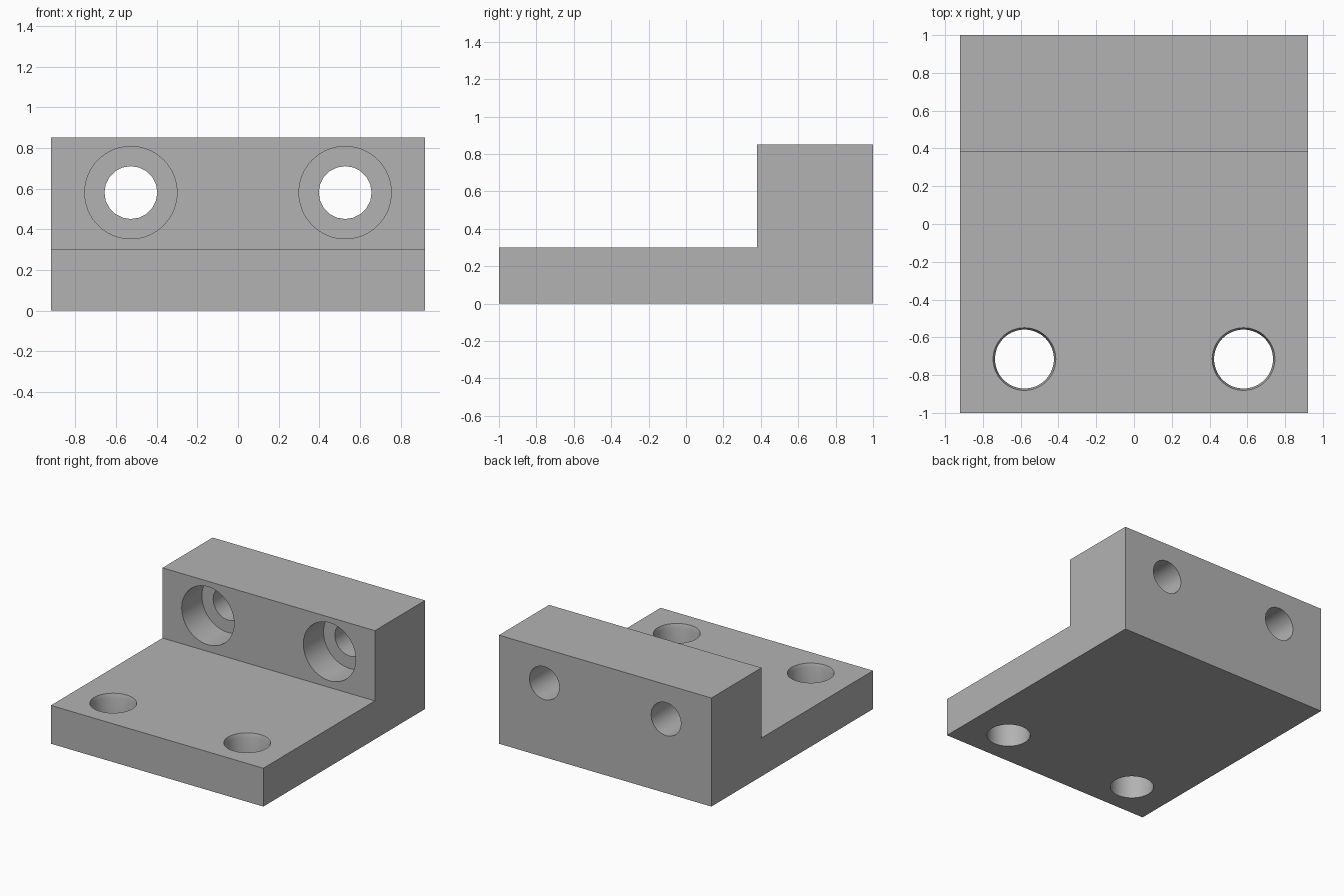
import bpy
import math
from mathutils import Matrix, Vector

cube = bpy.data.objects.get("Cube")
if cube:
    bpy.data.objects.remove(cube, do_unlink=True)

HALF_W = 0.92
PLATE_H, WALL_H, STEP_Y = 0.3, 0.85, 0.38

grey = bpy.data.materials.new("plain_grey")
grey.use_nodes = True
colour = (0.45, 0.45, 0.45, 1)
grey.diffuse_color = colour
grey.node_tree.nodes["Principled BSDF"].inputs["Base Color"].default_value = colour


def make_object(name, verts, faces):
    mesh = bpy.data.meshes.new(name)
    mesh.from_pydata(verts, [], faces)
    mesh.materials.append(grey)
    obj = bpy.data.objects.new(name, mesh)
    bpy.context.collection.objects.link(obj)
    return obj


def lathe(name, rings, sides, matrix):
    """Closed solid of revolution; rings are (radius, height) from bottom to top."""
    verts = [matrix @ Vector((r * math.cos(math.tau * i / sides),
                              r * math.sin(math.tau * i / sides), h))
             for r, h in rings for i in range(sides)]
    faces = [(k * sides + i, k * sides + (i + 1) % sides,
              (k + 1) * sides + (i + 1) % sides, (k + 1) * sides + i)
             for k in range(len(rings) - 1) for i in range(sides)]
    faces.append(tuple(reversed(range(sides))))
    faces.append(tuple(range((len(rings) - 1) * sides, len(rings) * sides)))
    obj = make_object(name, verts, faces)
    obj.hide_render = True
    return obj


# L-shaped bracket: side profile extruded across the width
profile = [(-1, 0), (1, 0), (1, WALL_H), (STEP_Y, WALL_H), (STEP_Y, PLATE_H), (-1, PLATE_H)]
n = len(profile)
verts = [(x, y, z) for x in (-HALF_W, HALF_W) for y, z in profile]
faces = [tuple(reversed(range(n))), tuple(range(n, 2 * n))]
faces += [(i, (i + 1) % n, n + (i + 1) % n, n + i) for i in range(n)]
bracket = make_object("bracket", verts, faces)

# Cutters for each side: plate hole with eased rim, counterbore and bolt hole
cutters = []
for side, s in (("right", -1), ("left", 1)):
    plate = Matrix.Translation((s * 0.58, -0.715, 0))
    wall = Matrix.Translation((s * 0.527, STEP_Y, 0.58)) @ Matrix.Rotation(-math.pi / 2, 4, "X")
    cutters += [
        lathe(side + "_plate_hole_cutter",
              [(0.156, -0.1), (0.156, 0.27), (0.166, PLATE_H), (0.166, 0.4)], 64, plate),
        lathe(side + "_counterbore_cutter", [(0.227, -0.1), (0.227, 0.25)], 64, wall),
        lathe(side + "_bolt_hole_cutter", [(0.13, 0.2), (0.13, 0.8)], 20, wall),
    ]

bpy.context.view_layer.objects.active = bracket
bracket.select_set(True)
for cutter in cutters:
    mod = bracket.modifiers.new(cutter.name, "BOOLEAN")
    mod.operation = "DIFFERENCE"
    mod.solver = "EXACT"
    mod.object = cutter
    bpy.ops.object.modifier_apply(modifier=mod.name)
    bpy.data.objects.remove(cutter, do_unlink=True)

bpy.ops.object.shade_smooth_by_angle(angle=math.radians(30))
